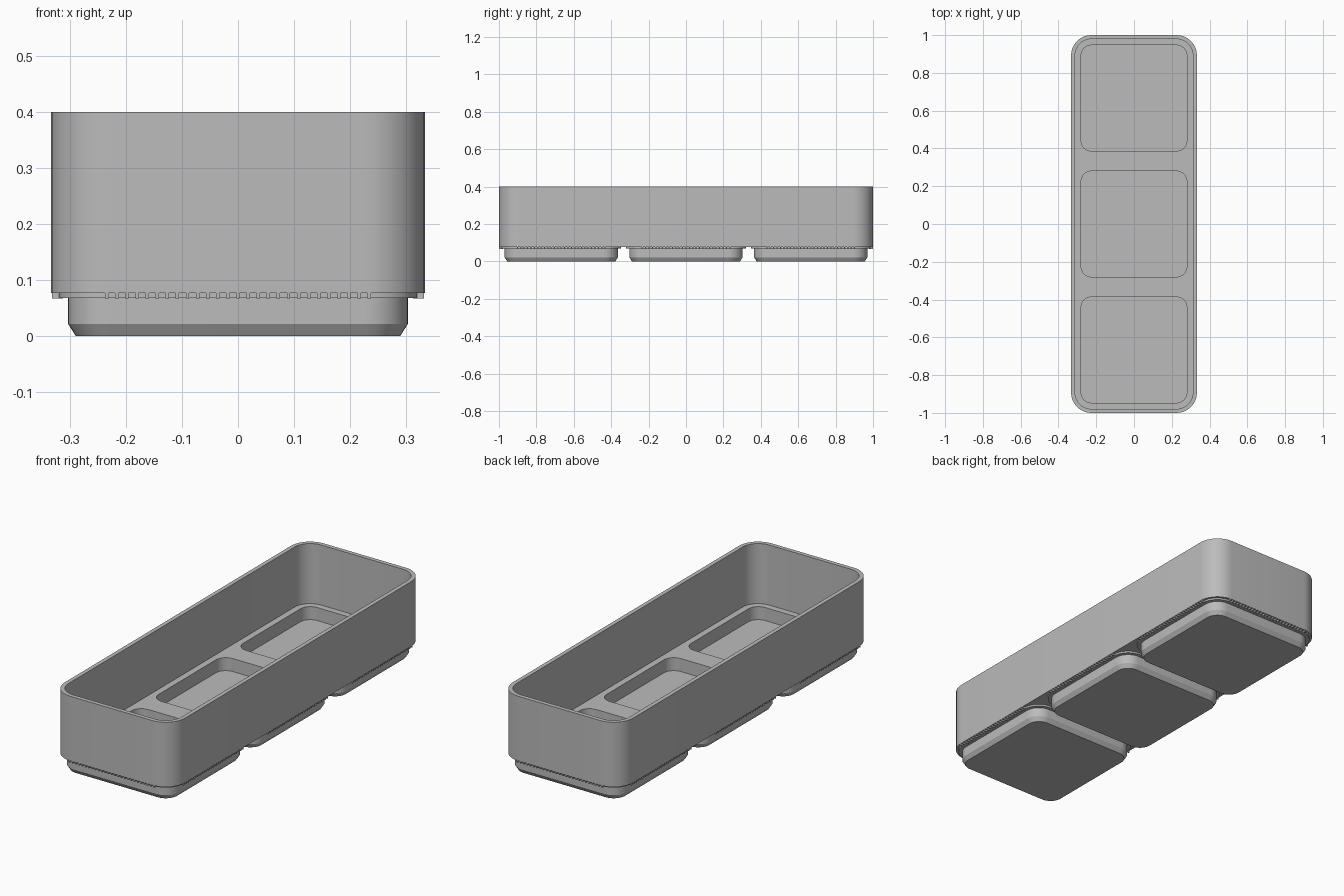
import bpy, bmesh, math

old = bpy.data.objects.get("Cube")
if old:
    bpy.data.objects.remove(old, do_unlink=True)

grey = bpy.data.materials.new("plain_grey")
grey.use_nodes = True
colour = (0.5, 0.5, 0.5, 1)
grey.diffuse_color = colour
grey.node_tree.nodes["Principled BSDF"].inputs["Base Color"].default_value = colour

HALF_X, HALF_Y = 0.333, 1.0
CELL = 2 / 3
UNDERSIDE = 0.077
CENTRES = [-CELL, 0, CELL]


def finish(name, bm):
    bmesh.ops.recalc_face_normals(bm, faces=bm.faces)
    mesh = bpy.data.meshes.new(name)
    bm.to_mesh(mesh)
    bm.free()
    mesh.materials.append(grey)
    obj = bpy.data.objects.new(name, mesh)
    bpy.context.collection.objects.link(obj)
    return obj


def rounded_loft(name, hx, hy, cy, radius, levels, steps=10):
    """Stack rounded rectangles given as (inset, height) pairs."""
    bm = bmesh.new()
    rings = []
    for inset, z in levels:
        r = radius - inset
        ring = []
        for q, (sx, sy) in enumerate([(1, 1), (-1, 1), (-1, -1), (1, -1)]):
            for i in range(steps + 1):
                a = (q + i / steps) * math.pi / 2
                x = sx * (hx - radius) + r * math.cos(a)
                y = cy + sy * (hy - radius) + r * math.sin(a)
                ring.append(bm.verts.new((x, y, z)))
        rings.append(ring)
    for low, high in zip(rings, rings[1:]):
        for i in range(len(low)):
            j = (i + 1) % len(low)
            bm.faces.new((low[i], low[j], high[j], high[i]))
    bm.faces.new(rings[0][::-1])
    bm.faces.new(rings[-1])
    return finish(name, bm)


def combine(target, other, operation):
    mod = target.modifiers.new("combine", "BOOLEAN")
    mod.operation = operation
    mod.solver = "EXACT"
    mod.object = other
    bpy.context.view_layer.objects.active = target
    bpy.ops.object.modifier_apply(modifier=mod.name)
    bpy.data.objects.remove(other, do_unlink=True)


# Outer walls and main cavity
tray = rounded_loft("tray", HALF_X, HALF_Y, 0, 0.107, [(0, UNDERSIDE), (0, 0.4)])
cavity = rounded_loft("cavity", 0.312, 0.979, 0, 0.086, [(0, 0.1), (0, 0.5)])
combine(tray, cavity, "DIFFERENCE")

# Chamfered feet, each with a thin flange and a pocket open to the cavity
for cy in CENTRES:
    foot = rounded_loft("foot", 0.303, 0.303, cy, 0.076,
                        [(0.014, 0), (0, 0.022), (0, 0.088)])
    combine(tray, foot, "UNION")
    flange = rounded_loft("flange", 0.32, 0.32, cy, 0.09, [(0, 0.068), (0, 0.085)])
    combine(tray, flange, "UNION")
    pocket = rounded_loft("pocket", 0.28, 0.28, cy, 0.055, [(0, 0.035), (0, 0.2)])
    combine(tray, pocket, "DIFFERENCE")

# Fine ribs under the overhanging edge
bm = bmesh.new()


def add_rib(x, y, sx, sy):
    box = bmesh.ops.create_cube(bm, size=1)["verts"]
    bmesh.ops.scale(bm, vec=(sx, sy, 0.012), verts=box)
    bmesh.ops.translate(bm, vec=(x, y, 0.073), verts=box)


PITCH = 0.018
for side in (-1, 1):
    for i in range(-13, 14):
        add_rib(i * PITCH, side * 0.989, 0.006, 0.02)
    for cy in CENTRES:
        for i in range(-13, 14):
            add_rib(side * 0.322, cy + i * PITCH, 0.02, 0.006)
finish("edge_ribs", bm)

# Smooth rounded corners, crisp edges
bpy.ops.object.select_all(action="DESELECT")
tray.select_set(True)
bpy.context.view_layer.objects.active = tray
bpy.ops.object.shade_smooth_by_angle(angle=math.radians(25))
